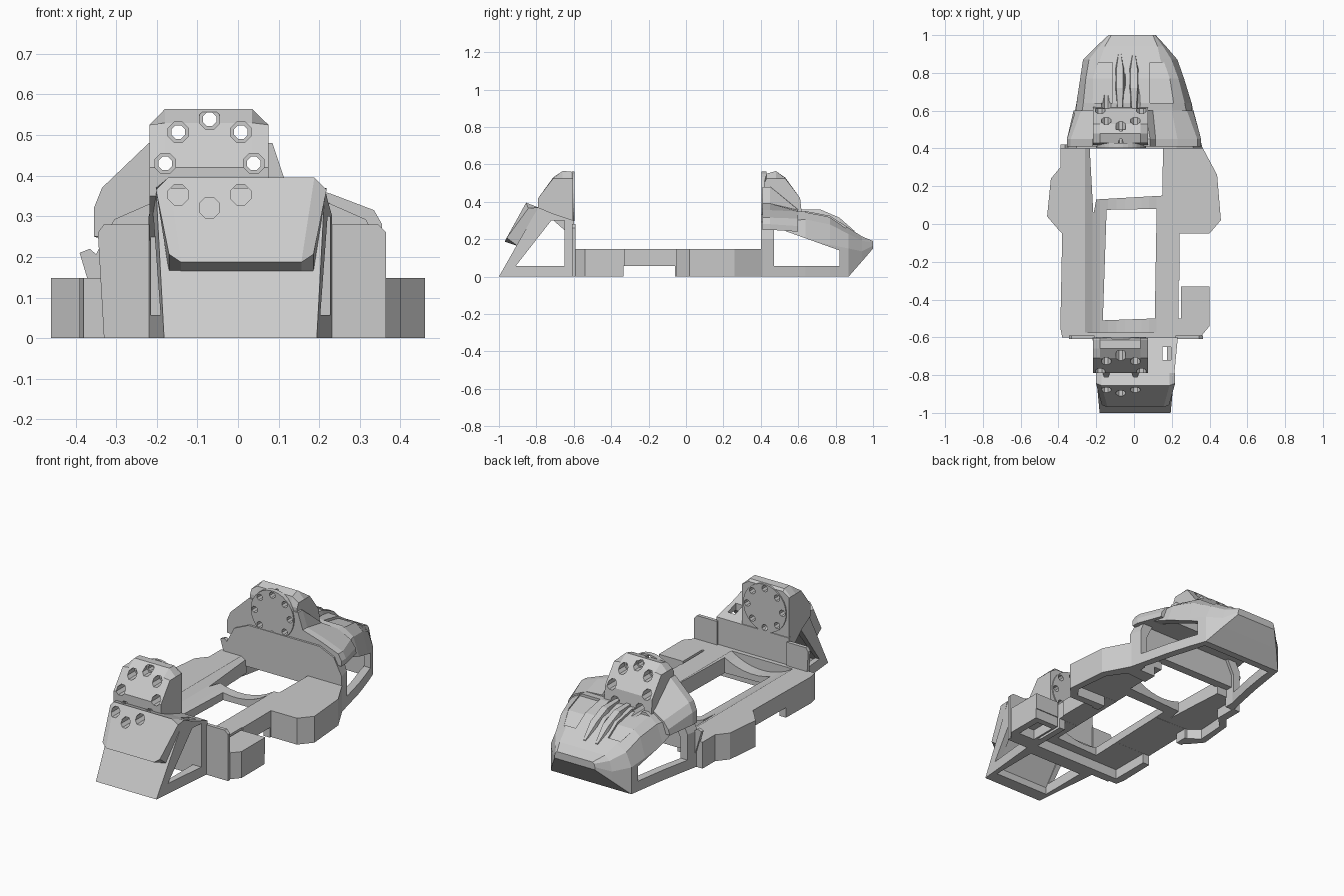
import bpy, bmesh, math

if "Cube" in bpy.data.objects:
    bpy.data.objects.remove(bpy.data.objects["Cube"])

grey = bpy.data.materials.new("plain_grey")
grey.diffuse_color = (0.6, 0.6, 0.6, 1)
grey.use_nodes = True
grey.node_tree.nodes["Principled BSDF"].inputs["Base Color"].default_value = grey.diffuse_color


def loft(name, rings):
    """Skin a list of equal-length rings of 3D points and cap both ends."""
    bm = bmesh.new()
    vs = [[bm.verts.new(p) for p in r] for r in rings]
    n = len(rings[0])
    for a, b in zip(vs, vs[1:]):
        for i in range(n):
            j = (i + 1) % n
            bm.faces.new((a[i], a[j], b[j], b[i]))
    bm.faces.new(vs[0][::-1])
    bm.faces.new(vs[-1])
    bmesh.ops.recalc_face_normals(bm, faces=bm.faces)
    me = bpy.data.meshes.new(name)
    bm.to_mesh(me)
    bm.free()
    me.materials.append(grey)
    ob = bpy.data.objects.new(name, me)
    bpy.context.collection.objects.link(ob)
    return ob


def prism(name, pts, axis, a, b):
    """Extrude a 2D outline along an axis from a to b."""
    put = {"x": lambda p, t: (t, p[0], p[1]),
           "y": lambda p, t: (p[0], t, p[1]),
           "z": lambda p, t: (p[0], p[1], t)}[axis]
    return loft(name, [[put(p, t) for p in pts] for t in (a, b)])


def box(name, x0, x1, y0, y1, z0, z1):
    return prism(name, [(x0, y0), (x1, y0), (x1, y1), (x0, y1)], "z", z0, z1)


def circle(cx, cz, r, n):
    return [(cx + r * math.cos(2 * math.pi * (i + .5) / n),
             cz + r * math.sin(2 * math.pi * (i + .5) / n)) for i in range(n)]


def cut(target, *cutters):
    """Subtract cutters, bake the result and delete the cutters."""
    for c in cutters:
        c.hide_render = True
        m = target.modifiers.new("cut", "BOOLEAN")
        m.operation, m.solver, m.object = "DIFFERENCE", "EXACT", c
        bpy.context.view_layer.update()
        dg = bpy.context.evaluated_depsgraph_get()
        me = bpy.data.meshes.new_from_object(target.evaluated_get(dg))
        target.modifiers.clear()
        target.data = me
        bpy.data.objects.remove(c)


CX, CZ = -0.07, 0.43      # axis of the drum cradle and of the bolt circle


def drill(target, y0, y1, y2):
    """Eight counterbored bolt holes: wide from y0 to y1, narrow on to y2."""
    for k in range(8):
        a = k * math.pi / 4
        x, z = CX + .109 * math.cos(a), CZ + .109 * math.sin(a)
        cut(target, loft("cutter", [[(p[0], y, p[1]) for p in circle(x, z, r, 8)]
                                    for y, r in ((y0, .027), (y1, .027), (y1, .018), (y2, .018))]))


# --- base frame: outline, openings, cradle arc and hollow underside
outline = [(-.39, .41), (-.39, .3), (-.44, .24), (-.46, .04), (-.4, -.03), (-.38, -.05),
           (-.39, -.55), (-.38, -.6), (.35, -.6), (.40, -.54), (.40, -.33), (.24, -.33),
           (.24, -.05), (.40, -.05), (.46, .02), (.44, .26), (.36, .41)]
base = prism("base_frame", outline, "z", 0, .148)
cut(base,
    prism("c", [(-.24, .5), (-.215, .05), (-.2, .13), (.15, .15), (.155, .5)], "z", -.1, .3),
    prism("c", [(-.165, -.51), (.11, -.5), (.12, .08), (-.145, .075)], "z", -.1, .3),
    prism("c", circle(CX, CZ, .34, 48), "y", -.575, .5),
    box("c", .235, .25, -.5, -.3, -.1, .3),
    box("c", -.6, .6, -.335, -.06, -.1, .056),
    box("c", -.345, .2, -.56, .5, -.1, .0555),
    prism("c", [(-.35, .28), (-.41, .22), (-.42, .06), (-.36, .01),
                (.38, -.01), (.42, .04), (.4, .24), (.33, .34)], "z", -.1, .0565),
    box("c", .26, .36, -.52, -.37, -.1, .057))

# --- upright guards behind the nose
prism("right_guard", [(.22, 0), (.365, 0), (.365, .26), (.345, .28), (.22, .28)], "y", -.61, -.59)
prism("left_guard", [(-.21, 0), (-.33, 0), (-.345, .26), (-.33, .28), (-.21, .28)], "y", -.61, -.59)

# --- nose: tapering triangular shell with side windows
nose_profile = [(-1, 0), (-.79, .37), (-.72, .34), (-.6, .3), (-.6, 0)]


def nose_x(y, s):
    return .006 + s * (.188 + .038 * (y + 1) / .4)


nose = loft("nose_shell", [[(nose_x(y, s), y, z) for y, z in nose_profile] for s in (-1, 1)])
cut(nose,
    prism("c", [(-.925, -.1), (-.925, .04), (-.74, .3), (-.645, .3), (-.645, -.1)], "x", -.165, .175),
    prism("c", [(-.91, .057), (-.72, .3), (-.65, .3), (-.65, .057)], "x", -.5, .5),
    box("c", .15, .195, -.72, -.65, .1, .6))

# --- visor plate with chamfered ends
visor = [(-.97, .187), (-.9, .163), (-.79, .37), (-.855, .395)]
rings = []
for s, inset in ((-1, 1), (-1, 0), (1, 0), (1, 1)):
    ring = []
    for i, (y, z) in enumerate(visor):
        half = (.178 if i < 2 else .21) - (0 if inset else .03)
        ring.append((.008 + s * half, y + .012 * inset * (i in (0, 3)),
                     z + inset * (.02 if i == 0 else -.03 if i == 3 else 0)))
    rings.append(ring)
visor_plate = loft("visor_plate", rings)
drill(visor_plate, -1.2, -.67, -.4)


def block(name, profile):
    """Mount block along x with chamfered upper corners."""
    return loft(name, [[(x, y, min(z, cap)) for y, z in profile] for x, cap in
                       ((-.218, .525), (-.18, .565), (.035, .565), (.075, .525))])


# --- front mount block and its drum flange
front_mount = block("front_mount", [(-.603, .24), (-.603, .55), (-.615, .562), (-.66, .564),
                                    (-.71, .53), (-.79, .42), (-.79, .35), (-.72, .31), (-.64, .24)])
drill(front_mount, -1.2, -.67, -.4)
front_flange = prism("front_flange", circle(CX, CZ, .133, 32), "y", -.61, -.597)
drill(front_flange, -1.2, -.67, -.4)


# --- tail body: lofted hood, hollow below, open side windows
def section(y, cx, w, zb, zs, wt, zt):
    wm, zm = w * .65 + wt * .35, zs + .7 * (zt - zs)
    half = [(w, zb), (w, zs), (wm, zm), (wt, zt)]
    return [(cx + x, y, z) for x, z in half] + [(cx - x, y, z) for x, z in half[::-1]]


hood = [(.4, .005, .358, 0, .2, .22, .332), (.64, 0, .305, 0, .2, .2, .35),
        (.77, -.01, .275, 0, .17, .19, .325), (.87, -.02, .25, 0, .15, .16, .26),
        (.94, -.015, .185, .08, .135, .14, .215), (1.0, -.01, .125, .15, .165, .11, .19)]
tail = loft("tail_body", [section(*h) for h in hood])
inner = [(.45, .005, .305, -.1, .17, .19, .285), (.64, 0, .26, -.1, .16, .17, .3),
         (.77, -.01, .23, -.1, .13, .16, .27), (.83, -.015, .22, -.1, .12, .14, .23)]
cut(tail,
    loft("c", [section(*h) for h in inner]),
    prism("c", [(.47, .057), (.82, .057), (.82, .14), (.47, .265)], "x", -.6, .6),
    box("c", -.3, .3, .3, .46, -.1, .1))


# --- vent recesses in the hood, following its slope
def hood_z(y):
    return .325 + (y - .77) * -.65 if y > .77 else .35 + (y - .64) * -.19


for s in (-1, 1):
    rows = []
    for y, w in ((.64, .225), (.77, .205), (.855, .175)):
        xs = [-.015 + s * x for x in (.1, w)]
        z = hood_z(y) - .014
        rows.append([(xs[0], y, z), (xs[1], y, z), (xs[1], y, z + .2), (xs[0], y, z + .2)])
    cut(tail, loft("c", rows))
drill(tail, .47, .95, 1.2)

# --- ribs running down the middle of the hood
for i, x in enumerate((-.075, 0.0)):
    loft("hood_rib_%d" % i, [[(x - w, y, z - .05), (x - w * .6, y, z), (x + w * .6, y, z), (x + w, y, z - .05)]
                             for y, z, w in ((.6, .36, .02), (.72, .358, .03), (.82, .315, .03), (.9, .245, .012))])

# --- shoulder fairing blending the rear mount into the hood
wing = [(-.355, .25), (-.355, .32), (-.335, .37), (-.22, .48), (.085, .48), (.115, .39),
        (.23, .355), (.335, .315), (.355, .28), (.355, .25)]
low = [(-.32, .24), (-.31, .27), (-.28, .31), (-.2, .36), (.06, .36), (.1, .355),
       (.2, .348), (.28, .31), (.31, .27), (.315, .24)]
fairing = loft("shoulder_fairing", [[(x, .41, z) for x, z in wing], [(x, .45, z) for x, z in wing],
                                    [(x, .6, z) for x, z in low]])
drill(fairing, 1.2, .5, .3)

# --- rear mount block and its drum flange
rear_mount = block("rear_mount", [(.412, .28), (.418, .5), (.43, .55), (.48, .564), (.53, .53),
                                  (.61, .42), (.62, .33), (.62, .29)])
drill(rear_mount, 1.2, .5, .3)
rear_flange = prism("rear_flange", circle(CX, CZ, .133, 32), "y", .403, .43)
drill(rear_flange, 1.2, .5, .3)

# --- small hooked fin at the left rear corner
prism("left_fin", [(-.39, .21), (-.365, .22), (-.33, .19), (-.33, .09), (-.345, .06)], "y", .4, .42)
